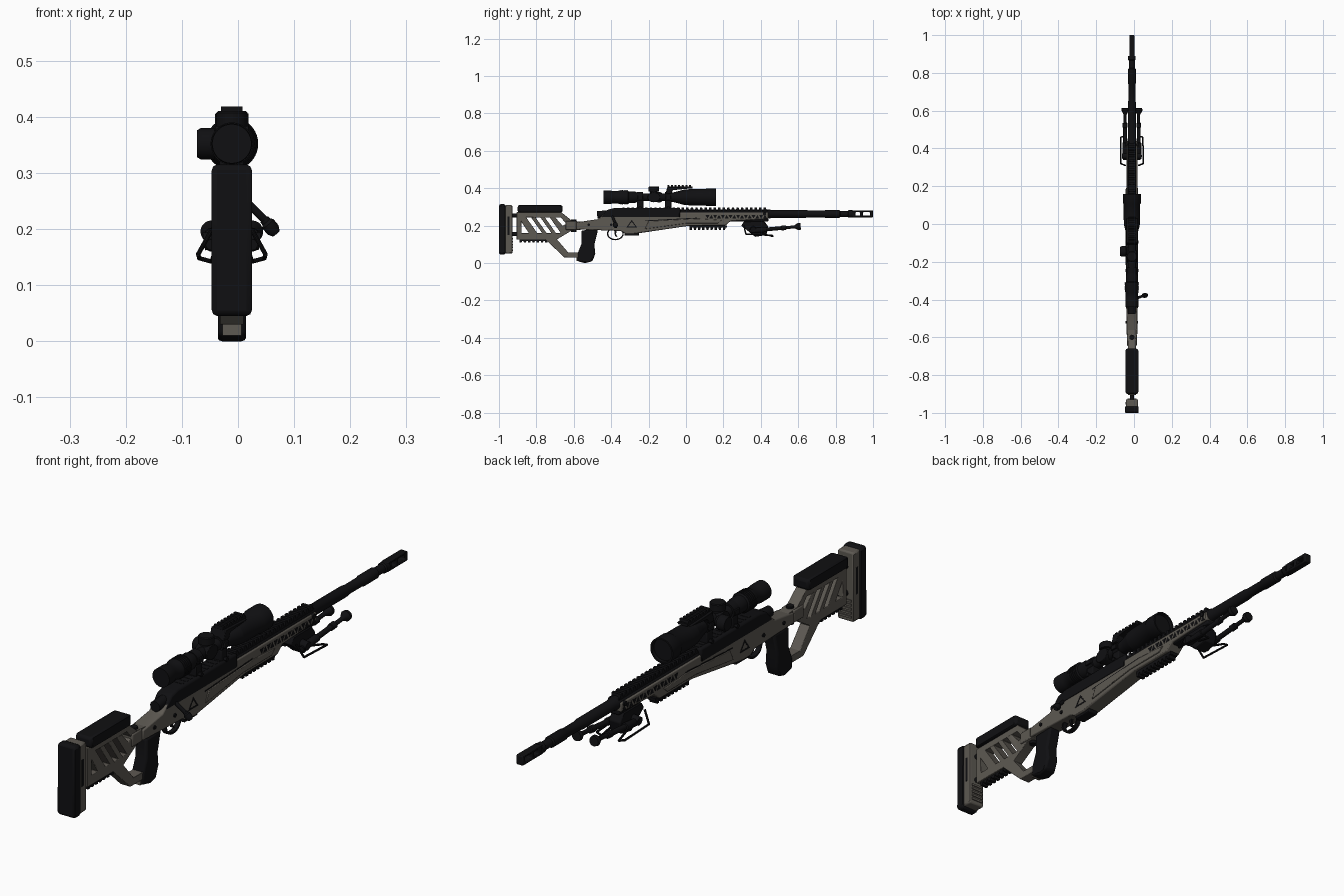
import bpy, bmesh, math
from mathutils import Vector, Matrix

cube = bpy.data.objects.get("Cube")
if cube:
    bpy.data.objects.remove(cube, do_unlink=True)

CENTRE = -.011            # centre line of the rifle
BORE, SIGHT = .263, .352  # heights of barrel and scope axes
DECK = .27                # top of the chassis
SIDE = .029               # half width of the chassis
SOFT = .004               # usual edge rounding
MARK = .001               # half thickness of painted marks


def material(name, *rgb):
    mat = bpy.data.materials.new(name)
    mat.use_nodes = True
    mat.diffuse_color = (*rgb, 1)
    bsdf = mat.node_tree.nodes["Principled BSDF"]
    bsdf.inputs["Base Color"].default_value = (*rgb, 1)
    bsdf.inputs["Roughness"].default_value = .6
    return mat


black = material("matte black", .005, .005, .006)
grey = material("warm grey", .11, .1, .085)


def finish(name, bm, mat, bevel=0):
    """Turn a bmesh into a shaded object with optional rounded edges."""
    bmesh.ops.recalc_face_normals(bm, faces=bm.faces)
    mesh = bpy.data.meshes.new(name)
    bm.to_mesh(mesh)
    bm.free()
    mesh.materials.append(mat)
    ob = bpy.data.objects.new(name, mesh)
    bpy.context.collection.objects.link(ob)
    if bevel:
        mod = ob.modifiers.new("rounded edges", "BEVEL")
        mod.width, mod.segments, mod.limit_method = bevel, 2, "ANGLE"
    bpy.ops.object.select_all(action="DESELECT")
    ob.select_set(True)
    bpy.context.view_layer.objects.active = ob
    bpy.ops.object.shade_smooth_by_angle(angle=math.radians(35))


def plate(name, outline, half, mat, holes=(), x=0, bevel=0):
    """Side profile of (y, z) points, with holes, extruded across x."""
    curve = bpy.data.curves.new(name, "CURVE")
    curve.dimensions, curve.fill_mode, curve.extrude = "2D", "BOTH", half
    for loop in (outline, *holes):
        spline = curve.splines.new("POLY")
        spline.points.add(len(loop) - 1)
        spline.use_cyclic_u = True
        for point, (y, z) in zip(spline.points, loop):
            point.co = (y, z, 0, 1)
    helper = bpy.data.objects.new("profile helper", curve)
    bpy.context.collection.objects.link(helper)
    graph = bpy.context.evaluated_depsgraph_get()
    filled = bpy.data.meshes.new_from_object(helper.evaluated_get(graph))
    bpy.data.objects.remove(helper, do_unlink=True)
    bm = bmesh.new()
    bm.from_mesh(filled)
    bpy.data.meshes.remove(filled)
    bmesh.ops.remove_doubles(bm, verts=bm.verts, dist=1e-5)
    for v in bm.verts:
        v.co = (v.co.z + CENTRE + x, v.co.x, v.co.y)
    finish(name, bm, mat, bevel)


def rect(y, z, length, height):
    """Rectangle starting at its rear lower corner."""
    return [(y, z), (y + length, z), (y + length, z + height), (y, z + height)]


def oval(y, z, ry, rz, count=28):
    turns = [i * math.tau / count for i in range(count)]
    return [(y + ry * math.cos(a), z + rz * math.sin(a)) for a in turns]


def lathe(name, origin, axis, profile, mat, sides=32):
    """Revolve (distance, radius) pairs round an axis; x is from the centre line."""
    bm = bmesh.new()
    turns = [i * math.tau / sides for i in range(sides)]
    rings = [[bm.verts.new((r * math.cos(a), r * math.sin(a), t)) for a in turns] for t, r in profile]
    for low, high in zip(rings, rings[1:]):
        for i in range(sides):
            bm.faces.new((low[i - 1], low[i], high[i], high[i - 1]))
    bm.faces.new(rings[0])
    bm.faces.new(rings[-1])
    place = Matrix.Translation(Vector(origin) + Vector((CENTRE, 0, 0)))
    bm.transform(place @ Vector(axis).to_track_quat("Z", "Y").to_matrix().to_4x4())
    finish(name, bm, mat)


def rod(name, start, end, radius, mat, sides=16):
    reach = Vector(end) - Vector(start)
    lathe(name, start, reach, [(0, radius), (reach.length, radius)], mat, sides)


def drums(*sections):
    """Profile of stacked cylinders from (start, end, radius)."""
    return [(t, radius) for start, end, radius in sections for t in (start, end)]


def rail(name, start, end, z, height, half, teeth):
    """Toothed accessory rail; negative height points the teeth down."""
    pitch = (end - start) / teeth
    points = [(start, z)]
    for i in range(teeth):
        y = start + i * pitch
        points += [(y, z + height), (y + pitch / 2, z + height),
                   (y + pitch * .6, z + height / 2), (y + pitch * .95, z + height / 2)]
    plate(name, points + [(end, z)], half, black)


# Butt: rubber pad, carrier plate, adjustment posts
plate("butt_pad", rect(-1, .045, .035, .27), .036, black, bevel=.01)
plate("butt_carrier", rect(-.97, .05, .042, .26), .032, grey, bevel=.006)
for i in range(5):
    plate("butt_notch", rect(-.93, .065 + i * .015, .006, .008), .024, grey)
for side in (-1, 1):
    plate("butt_slot", rect(-.955, .15, .012, .1), MARK, black, x=side * .032)
for z in (.155, .255):
    rod("butt_post", (0, -.935, z), (0, -.88, z), .011, black)

# Skeleton stock with slanted lightening slots
TOP, LOW, SLOT, SLANT = .245, .16, .026, .06
slots = [[(y, TOP), (y + SLOT, TOP), (y + SLOT + SLANT, LOW), (y + SLANT, LOW)] for y in (-.855, -.805, -.755)]
slots.append([(-.88, .22), (-.88, LOW), (-.84, LOW)])
slots.append([(-.7, TOP), (-.67, TOP), (-.64, .21), (-.66, .2)])
frame = [(-.905, .272), (-.67, .275), (-.61, .226), (-.54, .22), (-.54, .18), (-.61, .175), (-.69, .127),
         (-.63, .057), (-.55, .057), (-.55, .03), (-.65, .03), (-.75, .125), (-.905, .125)]
plate("stock_frame", frame, .021, grey, slots, bevel=SOFT)
plate("cheek_rest", rect(-.9, DECK, .24, .04), .034, black, bevel=.01)
rail("stock_lower_rail", -.89, -.73, .128, -.018, .014, 7)
plate("stock_hinge", rect(-.645, .178, .06, .046), .026, grey, bevel=SOFT)
rod("hinge_pin", (0, -.6, .165), (0, -.6, .232), .014, black)

# Pistol grip
grip = [(-.56, .175), (-.47, .178), (-.49, .1), (-.485, .05), (-.5, .01), (-.54, 0), (-.58, .01), (-.58, .05), (-.56, .1)]
plate("pistol_grip", grip, .025, black, bevel=.008)
plate("grip_base", rect(-.586, .01, .06, .026), .017, grey)

# Chassis and handguard
chassis = [(-.585, .218), (-.47, .235), (-.43, DECK), (.44, DECK), (.44, .236), (.24, .226), (.21, .2),
           (.02, .2), (-.27, .157), (-.325, .157), (-.35, .172), (-.585, .18)]
plate("chassis", chassis, SIDE, grey, bevel=SOFT)
rail("forend_lower_rail", .02, .22, .201, -.024, .016, 9)
plate("magazine", rect(-.33, .147, .08, .02), .02, black, bevel=SOFT)


def triangle(y, z, width, height):
    return [(y - width / 2, z - height / 2), (y + width / 2, z - height / 2), (y, z + height / 2)]


for side in (-1, 1):
    x = side * SIDE
    panel = [(-.2, .225), (.06, .238), (.19, .23), (.17, .212), (0, .212), (-.22, .182)]
    plate("side_panel", panel, SOFT, grey, x=x, bevel=.002)
    seam = [(-.22, .228), (.06, .243)]
    plate("panel_seam", seam + [(y, z - SOFT) for y, z in reversed(seam)], MARK, black, x=x)
    plate("triangle_mark", triangle(-.29, .21, .06, .042), MARK, black, [triangle(-.29, .208, .04, .026)], x=x)
    for i in range(16):   # alternating triangular vents
        flip = 1 if i % 2 else -1
        plate("handguard_vent", triangle(.115 + i * .0205, .248, .022, .02 * flip), MARK, black, x=x)
    for y in (-.52, -.4, -.1):
        rod("chassis_bolt", (x, y, .205), (x + side * SOFT, y, .205), .007, black)

# Trigger and guard
plate("trigger_guard", oval(-.378, .157, .045, .035), .009, black, [oval(-.378, .157, .038, .028)])
plate("trigger", [(-.385, .18), (-.37, .18), (-.374, .155), (-.366, .138), (-.38, .145)], SOFT, black)

# Receiver, bolt and top rail
receiver = [(-.455, .245), (-.42, .285), (-.38, .295), (-.03, .295), (-.03, .245)]
plate("receiver", receiver, .031, black, bevel=.007)
rod("bolt_shroud", (0, -.475, .258), (0, -.4, BORE), .02, black, 24)
rail("top_rail", -.34, .44, DECK, .026, .019, 32)
rod("bolt_handle", (.02, -.395, .255), (.07, -.376, .205), .007, black)
knob = drums((0, .005, .009), (.01, .024, .013)) + [(.033, .008)]
lathe("bolt_knob", (.058, -.38, .217), (.5, .1, -.6), knob, black, 20)

# Barrel and vented muzzle brake
barrel = drums((-.05, .45, .024), (.455, .64, .021), (.66, .74, .018), (.745, .82, .021), (.825, .865, .016), (.87, .89, .02))
lathe("barrel", (0, 0, BORE), (0, 1, 0), barrel, black)
ports = [rect(.905, BORE - .009, .025, .018), rect(.945, BORE - .009, .04, .018)]
plate("muzzle_brake", rect(.88, BORE - .018, .12, .036), .014, black, ports, bevel=SOFT)

# Scope: eyepiece, tube, bell and hollow objective
body = drums((-.44, -.4, .035), (-.395, -.365, .033), (-.36, -.31, .036), (-.305, -.275, .031), (-.25, -.09, .021))
body += drums((-.05, -.05, .03), (-.01, -.01, .041), (.03, .105, .044), (.11, .16, .047))
body += [(.16, .041), (.148, .04)]
lathe("scope_body", (0, 0, SIGHT), (0, 1, 0), body, black, 40)
for i in range(5):
    y = -.35 + i * .009
    rod("zoom_rib", (0, y, SIGHT), (0, y + SOFT, SIGHT), .038, black, 32)
plate("turret_block", oval(-.172, SIGHT, .034, .027, 16), .026, black, bevel=SOFT)
turret = drums((.02, .03, .02), (.031, .055, .028))
lathe("elevation_turret", (0, -.172, SIGHT), (0, 0, 1), turret + [(.058, .025)], black)
lathe("side_turret", (0, -.145, SIGHT), (-1, 0, 0), turret + [(.062, .024)], black)
for y in (-.245, -.095):
    rod("scope_ring", (0, y - .016, SIGHT), (0, y + .016, SIGHT), .028, black, 32)
    plate("ring_base", rect(y - .018, .288, .036, .047), .022, black, bevel=SOFT)
    for side in (-1, 1):
        plate("ring_clamp", rect(y - .014, SIGHT - .01, .028, .02), SOFT, black, x=side * .028, bevel=.002)
    rod("clamp_nut", (-.034, y, .298), (.034, y, .298), .008, black, 6)
plate("sight_rail_arm", [(-.11, .37), (-.08, .37), (-.07, .39), (.03, .4), (-.1, .406)], .03, black, bevel=.002)
rail("sight_rail", -.1, .036, .4, .018, .019, 7)

# Folded bipod
plate("bipod_mount", rect(.21, .222, .23, .018), .02, black, bevel=SOFT)
hub = [(.295, .2), (.31, .222), (.42, .222), (.44, .195), (.43, .15), (.37, .14), (.34, .165)]
plate("bipod_body", hub, .024, black, bevel=SOFT)
leg = drums((0, .01, .01), (.02, .09, .014), (.092, .17, .01), (.172, .195, .013), (.197, .24, .008)) + [(.262, .02), (.274, .018)]
for side in (-1, 1):
    lathe("bipod_leg", (side * .036, .34, .172), (0, 1, .09), leg, black, 20)
    rod("bipod_pivot", (0, .36, .185), (side * .05, .36, .178), .016, black)
    path = [(.035, .31, .2), (.06, .32, .155), (.058, .46, .148), (.036, .465, .142), (.03, .4, .16)]
    path = [(side * x, y, z) for x, y, z in path]
    for start, end in zip(path, path[1:]):
        rod("bipod_spring", start, end, SOFT, black, 10)
    rod("bipod_lock", (side * .02, .42, BORE), (side * .034, .42, BORE), .009, black)
